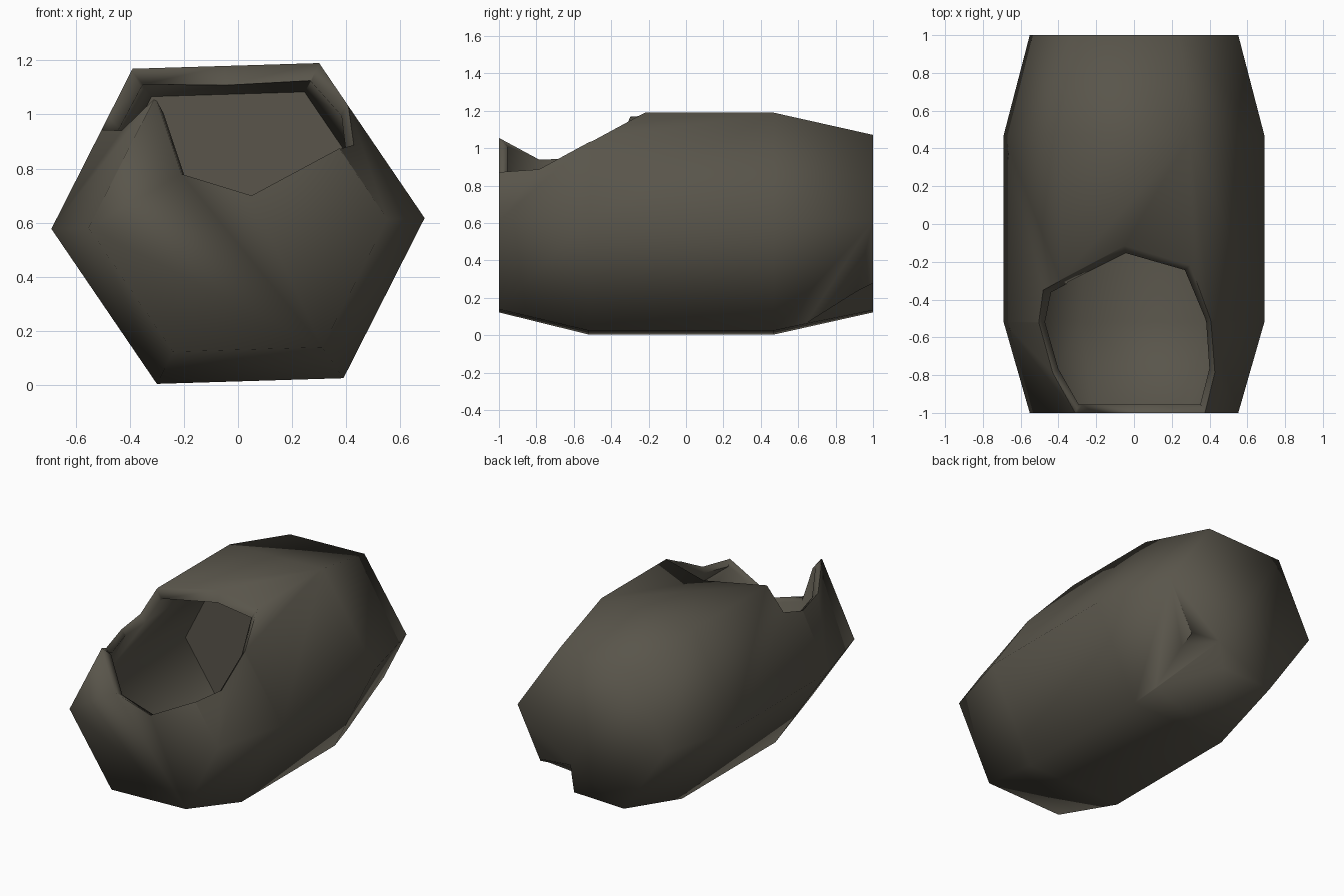
import bpy, bmesh, math
from mathutils import Vector

if "Cube" in bpy.data.objects:
    bpy.data.objects.remove(bpy.data.objects["Cube"], do_unlink=True)

MID_Z = 0.597
HALF = [(0.69, 0.02), (0.3, 0.593), (-0.39, 0.572)]
HEX = HALF + [(-x, -z) for x, z in HALF]


def make_object(name, bm):
    bmesh.ops.recalc_face_normals(bm, faces=bm.faces)
    mesh = bpy.data.meshes.new(name)
    bm.to_mesh(mesh)
    bm.free()
    obj = bpy.data.objects.new(name, mesh)
    bpy.context.scene.collection.objects.link(obj)
    return obj


def loft(name, stations):
    """Closed six-sided drum from (y, scale) stations."""
    bm = bmesh.new()
    rings = [[bm.verts.new((x * k, y, MID_Z + z * k)) for x, z in HEX] for y, k in stations]
    for a, b in zip(rings, rings[1:]):
        for i in range(6):
            j = (i + 1) % 6
            bm.faces.new((a[i], a[j], b[j], b[i]))
    bm.faces.new(rings[0])
    bm.faces.new(rings[-1])
    return make_object(name, bm)


def cone(name, apex, outline, reach):
    """Cone from the apex through an outline, ending beyond the wall."""
    apex = Vector(apex)
    pts = [apex + (Vector(p) - apex) * reach for p in outline]
    bm = bmesh.new()
    tip = bm.verts.new(apex)
    end = bm.verts.new(sum(pts, Vector()) / len(pts))
    ring = [bm.verts.new(p) for p in pts]
    for a, b in zip(ring, ring[1:] + ring[:1]):
        bm.faces.new((tip, a, b))
        bm.faces.new((end, b, a))
    return make_object(name, bm)


# Barrel body and its hollow
barrel = loft("barrel", [(-1, 0.8), (-0.52, 1), (0.47, 1), (1, 0.8)])
hollow = loft("hollow_cutter", [(-0.955, 0.74), (-0.52, 0.93), (0.25, 0.82)])

# Jagged opening across the top and front end
opening = cone("opening_cutter", (0, -0.48, 0.5), [
    (-0.3, -1, 1.05), (-0.21, -1, 0.78), (0.05, -1, 0.7), (0.385, -1, 0.88),
    (0.42, -0.78, 0.88), (0.39, -0.5, 1.02), (0.3, -0.22, 1.19), (-0.05, -0.11, 1.19),
    (-0.4, -0.3, 1.17), (-0.48, -0.35, 0.99), (-0.5, -0.52, 0.94), (-0.42, -0.78, 0.93)], 2)

# Chipped lower corner at the back
chip = cone("chip_cutter", (0.39, 0.6, 0.035), [
    (0.38, 1, 0.29), (0.16, 1, 0.31), (0.13, 1, 0.125), (0.45, 1, -0.05)], 1.3)

for cutter in (hollow, opening, chip):
    mod = barrel.modifiers.new(cutter.name, "BOOLEAN")
    mod.operation = "DIFFERENCE"
    mod.solver = "EXACT"
    mod.object = cutter
bpy.context.view_layer.update()
result = bpy.data.meshes.new_from_object(
    barrel.evaluated_get(bpy.context.evaluated_depsgraph_get()))
barrel.modifiers.clear()
barrel.data = result
for cutter in (hollow, opening, chip):
    bpy.data.objects.remove(cutter, do_unlink=True)

# Weathered wood colour
wood = bpy.data.materials.new("dark_weathered_wood")
wood.use_nodes = True
colour = (0.1, 0.091, 0.07, 1)
wood.diffuse_color = colour
wood.node_tree.nodes["Principled BSDF"].inputs["Base Color"].default_value = colour
barrel.data.materials.clear()
barrel.data.materials.append(wood)

# Soft shading over the body, crisp broken rim
bpy.ops.object.select_all(action="DESELECT")
barrel.select_set(True)
bpy.context.view_layer.objects.active = barrel
bpy.ops.object.shade_smooth_by_angle(angle=math.radians(80))
